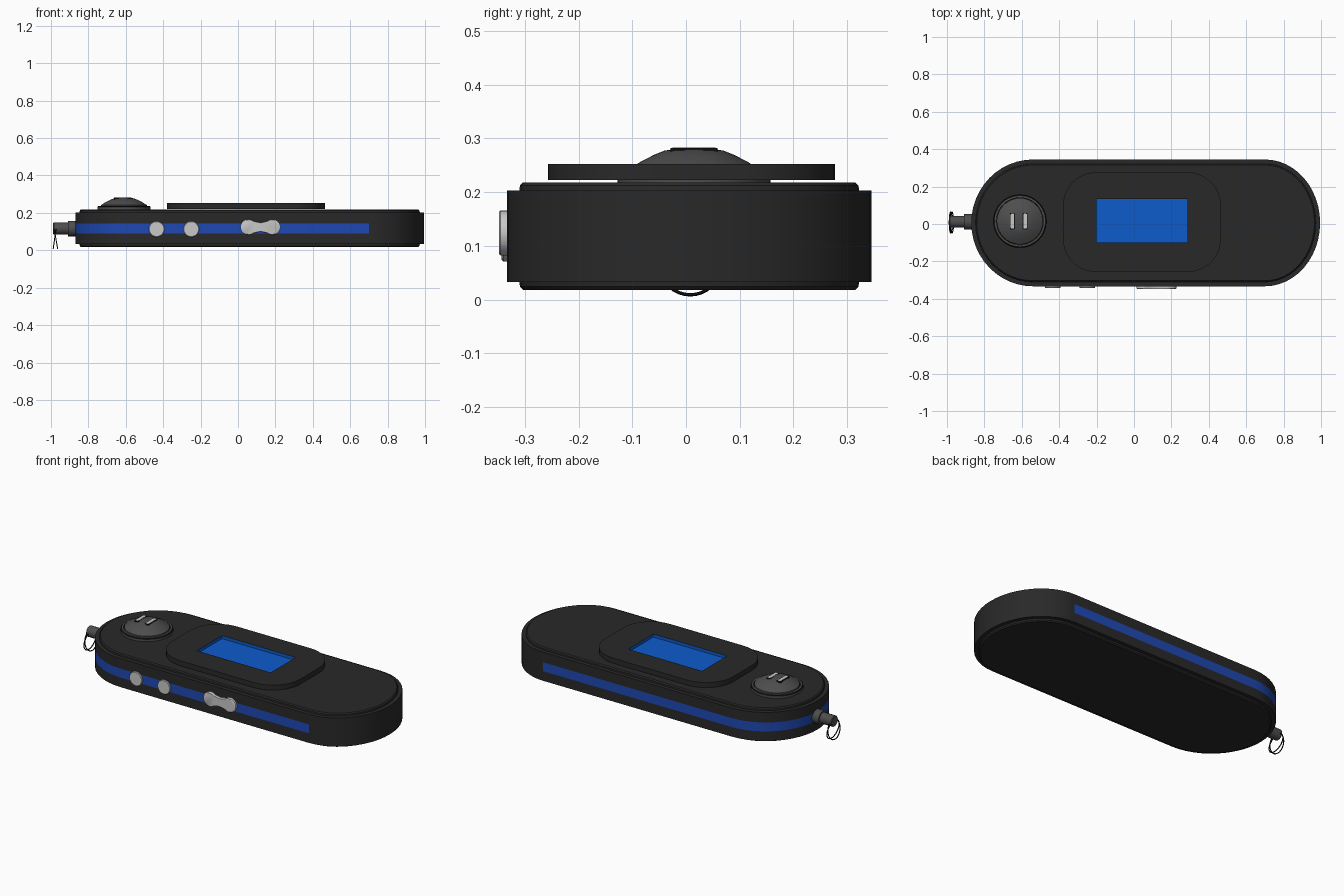
import bpy, bmesh
from math import sin, cos, pi, radians
from mathutils import Matrix, Vector

cube = bpy.data.objects.get("Cube")
if cube:
    bpy.data.objects.remove(cube)


def material(name, r, g, b):
    m = bpy.data.materials.new(name)
    m.use_nodes = True
    m.diffuse_color = (r, g, b, 1)
    m.node_tree.nodes["Principled BSDF"].inputs["Base Color"].default_value = (r, g, b, 1)
    return m


CASE = material("black case", 0.022, 0.022, 0.022)
STRIPE = material("stripe blue", 0.013, 0.065, 0.45)
SCREEN = material("screen blue", 0.004, 0.105, 0.6)
METAL = material("dark grey metal", 0.075, 0.075, 0.075)
SILVER = material("light grey", 0.58, 0.58, 0.58)
BLACK = material("black", 0.006, 0.006, 0.006)


def rounded(x0, x1, y0, y1, rl, rr, ry, n=12):
    """Rectangle with elliptical corners: rl on the -x side, rr on the +x side."""
    pts = []
    corners = [(x1 - rr, y1 - ry, rr, 0), (x0 + rl, y1 - ry, rl, 1),
               (x0 + rl, y0 + ry, rl, 2), (x1 - rr, y0 + ry, rr, 3)]
    for cx, cy, rx, q in corners:
        for i in range(n + 1):
            a = (q + i / n) * pi / 2
            pts.append((cx + rx * cos(a), cy + ry * sin(a)))
    return pts


def circle(r, n=8):
    return rounded(-r, r, -r, r, r, r, r, n)


def loft(name, rings, mats, rule=None, matrix=Matrix()):
    """Skin a list of (outline, height) rings, cap both ends, colour by rule."""
    bm = bmesh.new()
    loops = [[bm.verts.new((x, y, z)) for x, y in pts] for pts, z in rings]
    n = len(loops[0])
    for a, b in zip(loops, loops[1:]):
        for i in range(n):
            j = (i + 1) % n
            bm.faces.new((a[i], a[j], b[j], b[i]))
    bm.faces.new(loops[0][::-1])
    bm.faces.new(loops[-1])
    bmesh.ops.remove_doubles(bm, verts=bm.verts, dist=0.00001)
    bmesh.ops.recalc_face_normals(bm, faces=bm.faces)
    if rule:
        for f in bm.faces:
            f.material_index = rule(f.calc_center_median())
    bm.transform(matrix)
    mesh = bpy.data.meshes.new(name)
    bm.to_mesh(mesh)
    bm.free()
    for m in mats:
        mesh.materials.append(m)
    ob = bpy.data.objects.new(name, mesh)
    bpy.context.collection.objects.link(ob)
    finish(ob)
    return ob


def finish(ob):
    bpy.ops.object.select_all(action="DESELECT")
    ob.select_set(True)
    bpy.context.view_layer.objects.active = ob
    bpy.ops.object.shade_smooth_by_angle(angle=radians(32))


# Case: stadium body with stepped lids and a stripe around the -x end
def case_outline(d):
    return rounded(-0.87 + d, 0.995 - d, -0.333 + d, 0.345 - d, 0.33 - d, 0.295 - d, 0.339 - d)


steps = [(0.03, 0.018), (0.024, 0.024), (0.023, 0.033), (0, 0.033), (0, 0.09),
         (0, 0.143), (0, 0.203), (0.023, 0.203), (0.024, 0.212), (0.03, 0.218)]
loft("case", [(case_outline(d), z) for d, z in steps], [CASE, STRIPE],
     lambda c: int(0.1 < c.z < 0.13 and c.x < 0.7))

# Display frame with a recessed screen
outer = rounded(-0.38, 0.465, -0.257, 0.277, 0.18, 0.18, 0.18)
inner = rounded(-0.2, 0.285, -0.1, 0.135, 0, 0, 0)
loft("display_frame", [(outer, 0.222), (outer, 0.252), (inner, 0.252), (inner, 0.234)],
     [CASE, SCREEN],
     lambda c: int(0.23 < c.z < 0.25 and -0.21 < c.x < 0.29 and -0.11 < c.y < 0.14))

# Domed dial with two slots
dial_at = Vector((-0.61, 0.015, 0))
profile = [(0.142, 0.216), (0.142, 0.232), (0.137, 0.237), (0.127, 0.238), (0.126, 0.234),
           (0.123, 0.234), (0.122, 0.242), (0.1, 0.256), (0.075, 0.269), (0.055, 0.277),
           (0.03, 0.281), (0.01, 0.282)]
loft("dial", [(circle(r, 10), z) for r, z in profile], [METAL, BLACK],
     lambda c: int((c.xy).length > 0.122 and 0.2335 < c.z < 0.2345),
     Matrix.Translation(dial_at))
for side in (-1, 1):
    at = Matrix.Translation(dial_at + Vector((side * 0.034 - 0.006, 0, 0)))
    for name, w, h, top, mat in (("slot_rim", 0.013, 0.044, 0.2817, BLACK),
                                 ("slot", 0.009, 0.04, 0.2827, SILVER)):
        pts = rounded(-w, w, -h, h, 0.004, 0.004, 0.004, 3)
        loft(name, [(pts, top - 0.009), (pts, top)], [mat], None, at)


# Front buttons: two round ones and a double-ended rocker
def scaled(pts, k):
    return [(x * k, y * k) for x, y in pts]


def rocker_outline(r, waist):
    right = [(0.065 + r * cos(radians(a)), r * sin(radians(a))) for a in range(-130, 131, 20)]
    left = [(-x, -y) for x, y in right]
    return right + [(0, waist)] + left + [(0, -waist)]


def button(name, pts, x, z, depth):
    at = Matrix.Translation((x, -0.33, z)) @ Matrix.Rotation(pi / 2, 4, "X")
    loft(name, [(pts, 0), (pts, depth - 0.003), (scaled(pts, 0.94), depth)], [SILVER], None, at)


button("round_button_outer", circle(0.042, 5), -0.435, 0.113, 0.013)
button("round_button_inner", circle(0.042, 5), -0.25, 0.113, 0.013)
button("rocker_button", rocker_outline(0.042, 0.024), 0.12, 0.124, 0.018)

# Strap post on the -x end
post = Matrix.Translation((-0.86, 0.012, 0.116)) @ Matrix.Rotation(-pi / 2, 4, "Y")
loft("strap_post", [(circle(r, 5), h) for r, h in
                    [(0.041, -0.02), (0.041, 0.05), (0.032, 0.05), (0.032, 0.125), (0.029, 0.128)]],
     [METAL], None, post)

# Split ring hanging from the post
for i, tilt in enumerate((80, 98)):
    bpy.ops.mesh.primitive_torus_add(
        major_segments=32, minor_segments=6, major_radius=0.056, minor_radius=0.003,
        location=(-0.974 - 0.006 * i, 0.008, 0.064), rotation=(0, radians(tilt), 0))
    ring = bpy.context.object
    ring.name = "split_ring"
    ring.data.materials.append(BLACK)
    finish(ring)
